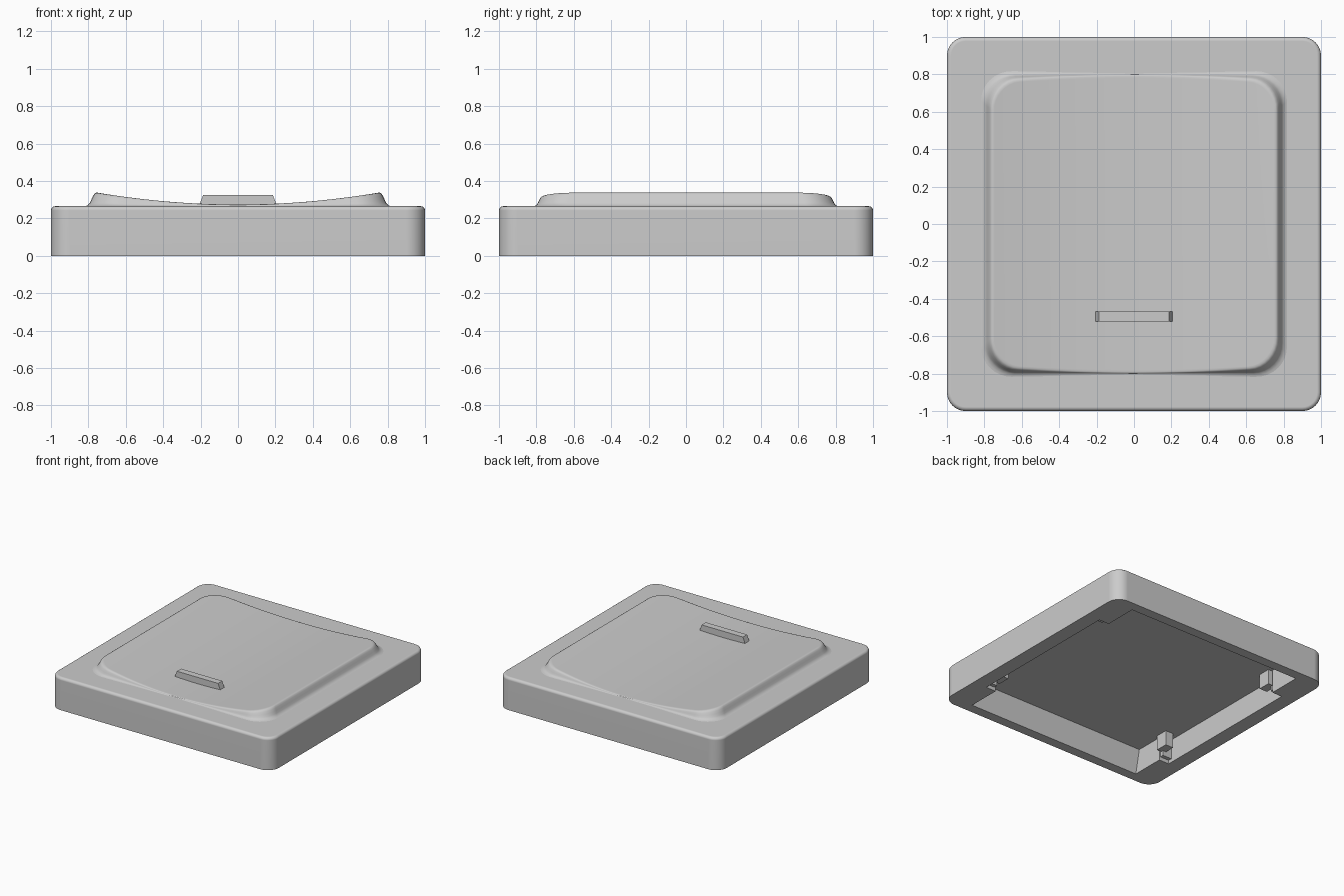
import bpy, bmesh, math

if "Cube" in bpy.data.objects:
    bpy.data.objects.remove(bpy.data.objects["Cube"], do_unlink=True)

grey = bpy.data.materials.new("light grey plastic")
grey.use_nodes = True
grey.diffuse_color = (0.6, 0.6, 0.6, 1)
grey.node_tree.nodes["Principled BSDF"].inputs["Base Color"].default_value = (0.6, 0.6, 0.6, 1)

DECK = 0.265      # height of the flat plate top


def make(name, verts, faces):
    mesh = bpy.data.meshes.new(name)
    mesh.from_pydata(verts, [], faces)
    bm = bmesh.new()
    bm.from_mesh(mesh)
    bmesh.ops.recalc_face_normals(bm, faces=bm.faces)
    bm.to_mesh(mesh)
    bm.free()
    mesh.materials.append(grey)
    obj = bpy.data.objects.new(name, mesh)
    bpy.context.scene.collection.objects.link(obj)
    return obj


def smooth(obj, degrees):
    bpy.ops.object.select_all(action="DESELECT")
    obj.select_set(True)
    bpy.context.view_layer.objects.active = obj
    bpy.ops.object.shade_smooth_by_angle(angle=math.radians(degrees))


def loft(name, rings, caps=True):
    n = len(rings[0])
    verts = [v for ring in rings for v in ring]
    faces = [(k * n + i, k * n + (i + 1) % n, (k + 1) * n + (i + 1) % n, (k + 1) * n + i)
             for k in range(len(rings) - 1) for i in range(n)]
    if caps:
        faces += [tuple(range(n)), tuple(range(len(verts) - n, len(verts)))]
    return make(name, verts, faces)


def rounded(half, r, steps=8):
    c = half - r
    pts = []
    for k, (sx, sy) in enumerate([(1, 1), (-1, 1), (-1, -1), (1, -1)]):
        for i in range(steps + 1):
            a = math.pi / 2 * (k + i / steps)
            pts.append((sx * c + r * math.cos(a), sy * c + r * math.sin(a)))
    return pts


def box(name, x, y, z, taper=0.0):
    rings = [[(x[0] + t, y[0], h), (x[1] - t, y[0], h), (x[1] - t, y[1], h), (x[0] + t, y[1], h)]
             for h, t in zip(z, (0, taper))]
    return loft(name, rings)


# Plate: rounded square with a softened top edge
R, SOFT = 0.1, 0.022
rings = [[(x, y, 0) for x, y in rounded(1, R)]]
for i in range(5):
    a = math.pi / 2 * i / 4
    d = SOFT * (1 - math.cos(a))
    rings.append([(x, y, DECK - SOFT + SOFT * math.sin(a)) for x, y in rounded(1 - d, R - d)])
plate = loft("base_plate", rings)

# Cavity under the plate: a cross outline with sloping end walls
def cross(end, z):
    quarter = [(0.88, 0.65), (0.79, 0.65), (0.79, end)]
    out = list(quarter)
    out += [(-x, y) for x, y in reversed(quarter)]
    out += [(-x, -y) for x, y in quarter]
    out += [(x, -y) for x, y in reversed(quarter)]
    return [(x, y, z) for x, y in out]

cutter = loft("cavity_cutter", [cross(0.922, -0.01), cross(0.92, 0), cross(0.88, 0.19)])
cutter.hide_render = True
cut = plate.modifiers.new("cavity", "BOOLEAN")
cut.operation = "DIFFERENCE"
cut.object = cutter
cut.solver = "EXACT"
bpy.context.view_layer.update()
result = bpy.data.meshes.new_from_object(plate.evaluated_get(bpy.context.evaluated_depsgraph_get()))
plate.modifiers.clear()
plate.data = result
bpy.data.objects.remove(cutter, do_unlink=True)
smooth(plate, 35)
plate.modifiers.new("flat_tops", "WEIGHTED_NORMAL").keep_sharp = True

# Raised pad: flared sides that rise to a surface dished across x
def dish(x):
    return 0.275 + 0.065 * (x / 0.76) ** 2

def outline():
    # rounded square with extra points along the front and back edges
    arcs = rounded(1, 0.2)
    n = len(arcs) // 4
    mid = [1 - 0.2 - 1.6 * i / 24 for i in range(1, 24)]
    return (arcs[:n] + [(x, 1) for x in mid] + arcs[n:3 * n]
            + [(-x, -1) for x in mid] + arcs[3 * n:])

profile = [(0.022, 0), (0.011, 0.04), (0.003, 0.14), (0, 0.28), (0, 0.5), (0, 0.75),
           (-0.002, 0.9), (-0.007, 0.98), (-0.016, 1)]
unit = outline()
rings = []
for flare, t in profile:
    ring = []
    for x, y in unit:
        rise = dish(0.77 * x) - DECK
        half = 0.80 + flare - 0.45 * t * rise
        ring.append((x * half, y * half, DECK - 0.001 + t * (dish(x * half) - DECK)))
    rings.append(ring)
n = len(unit)
verts = [v for ring in rings for v in ring]
faces = [(k * n + i, k * n + (i + 1) % n, (k + 1) * n + (i + 1) % n, (k + 1) * n + i)
         for k in range(len(rings) - 1) for i in range(n)]
top = len(verts) - n
faces += [(top + i, top + i + 1, top + n - 2 - i, top + n - 1 - i) for i in range(n // 2 - 1)]
pad = make("dished_pad", verts, faces)
smooth(pad, 60)
pad.modifiers.new("even_top", "WEIGHTED_NORMAL").keep_sharp = True

# Finger ridge on the pad
box("finger_ridge", (-0.208, 0.208), (-0.522, -0.468), (0.27, 0.326), 0.022)

# Retaining clips beside the cavity shoulders
for sx, side in ((1, "left"), (-1, "right")):
    for sy, end in ((-1, "front"), (1, "back")):
        xs = sorted((sx * 0.76, sx * 0.83))
        ys = sorted((sy * 0.54, sy * 0.64))
        box(f"{end}_{side}_clip", xs, ys, (0.07, 0.2))
        box(f"{end}_{side}_clip_rib", sorted((sx * 0.8, sx * 0.89)),
            sorted((sy * 0.62, sy * 0.66)), (0.03, 0.2))
